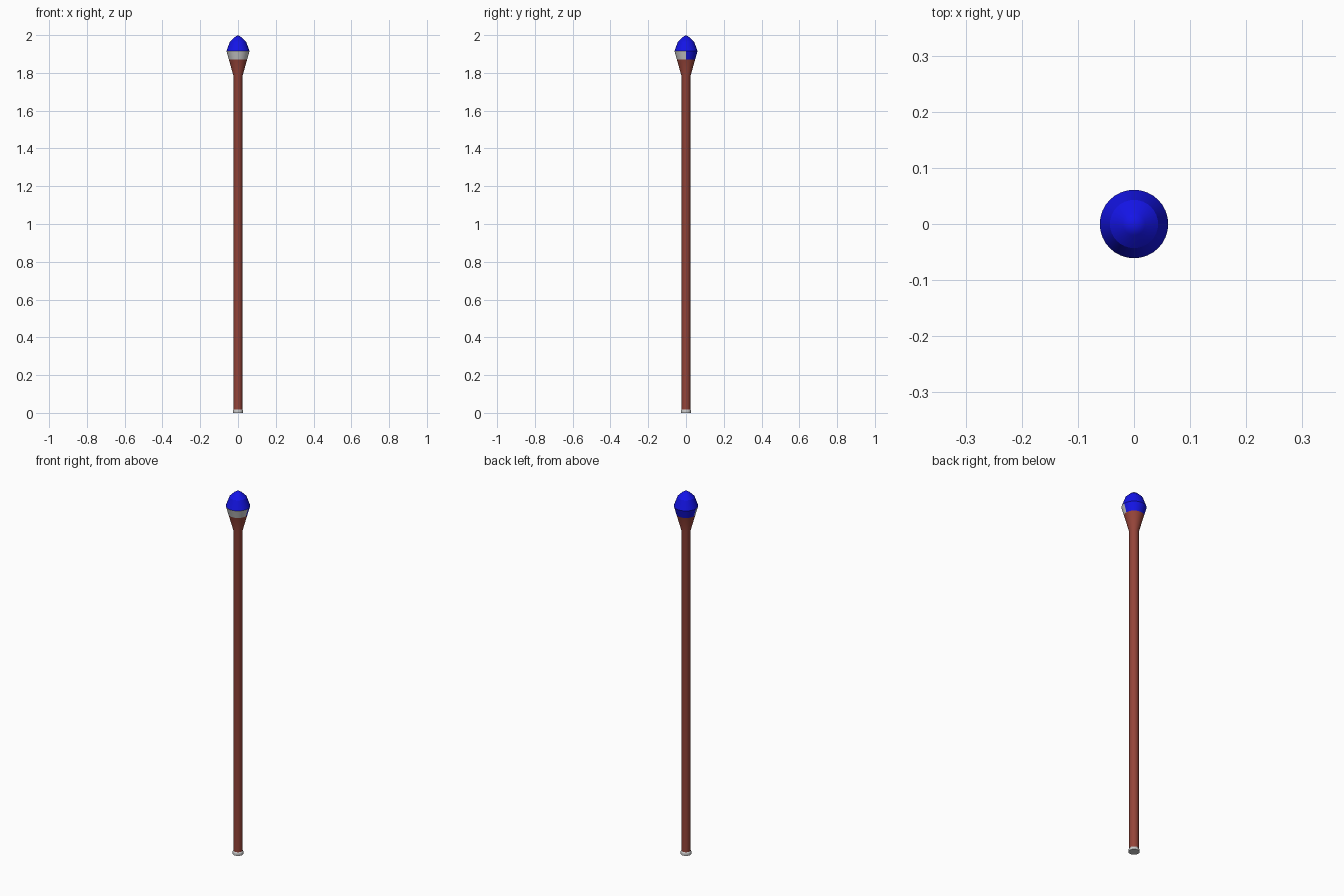
import bpy, bmesh, math

if "Cube" in bpy.data.objects:
    bpy.data.objects.remove(bpy.data.objects["Cube"])

SIDES = 32


def material(name, color):
    mat = bpy.data.materials.new(name)
    mat.diffuse_color = color
    mat.use_nodes = True
    mat.node_tree.nodes["Principled BSDF"].inputs["Base Color"].default_value = mat.diffuse_color
    return mat


def lathe(name, profile, mat=None, start=0.0, sweep=2 * math.pi):
    """Spin a (radius, z) profile around the z axis."""
    bm = bmesh.new()
    verts = [bm.verts.new((r * math.cos(start), r * math.sin(start), z)) for r, z in profile]
    edges = [bm.edges.new(pair) for pair in zip(verts, verts[1:])]
    steps = round(SIDES * sweep / (2 * math.pi))
    bmesh.ops.spin(bm, geom=verts + edges, cent=(0, 0, 0), axis=(0, 0, 1),
                   angle=sweep, steps=steps)
    bmesh.ops.remove_doubles(bm, verts=bm.verts[:], dist=1e-5)
    bmesh.ops.recalc_face_normals(bm, faces=bm.faces[:])
    mesh = bpy.data.meshes.new(name)
    bm.to_mesh(mesh)
    bm.free()
    obj = bpy.data.objects.new(name, mesh)
    bpy.context.collection.objects.link(obj)
    if mat:
        mesh.materials.append(mat)
    bpy.ops.object.select_all(action='DESELECT')
    obj.select_set(True)
    bpy.context.view_layer.objects.active = obj
    bpy.ops.object.shade_smooth_by_angle(angle=math.radians(20))
    return obj


wood = material("wood", (0.30, 0.058, 0.041, 1))
blue = material("blue", (0.007, 0.007, 0.8, 1))

# Metal foot at the bottom of the pole
lathe("foot_cap", [(0, 0), (0.027, 0), (0.027, 0.012), (0.023, 0.018), (0, 0.018)])

# Wooden pole flaring into a cup
lathe("pole", [(0, 0.018), (0.023, 0.018), (0.023, 1.78), (0.048, 1.87), (0, 1.87)], wood)

# Collar continuing the flare: grey front half, blue back half
collar = [(0, 1.87), (0.048, 1.87), (0.061, 1.915), (0, 1.915)]
lathe("collar_front", collar, None, math.pi, math.pi)
lathe("collar_back", collar, blue, 0, math.pi)

# Faceted gem dome on top
lathe("gem", [(0, 1.915), (0.061, 1.915), (0.043, 1.965), (0.02, 1.987), (0, 2.0)], blue)
